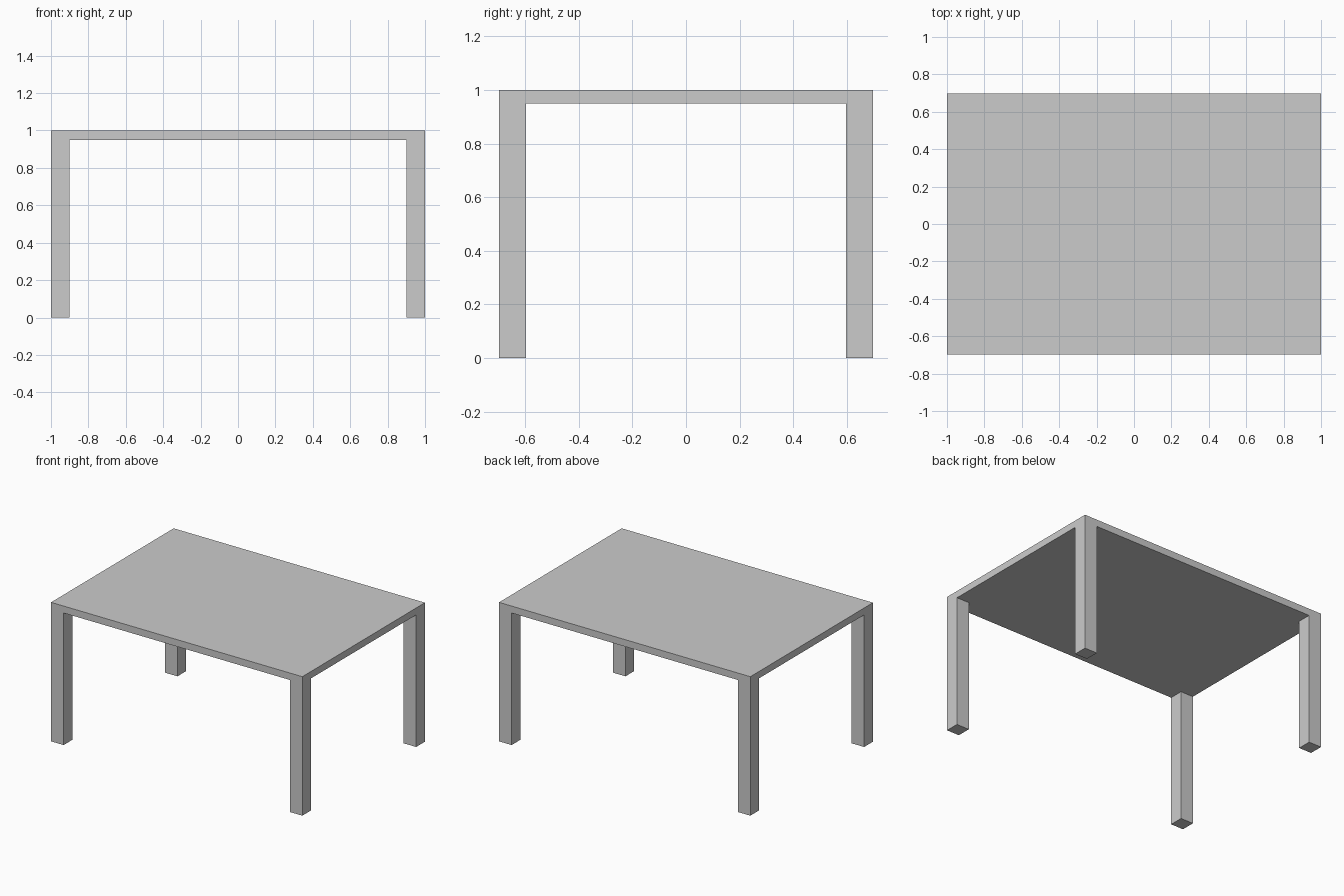
import bpy
import bmesh
from mathutils import Matrix, Vector

if "Cube" in bpy.data.objects:
    bpy.data.objects.remove(bpy.data.objects["Cube"])

HALF_X, HALF_Y, HEIGHT = 1.0, 0.697, 1.0
THICK, LEG = 0.05, 0.1
UNDERSIDE = HEIGHT - THICK

bm = bmesh.new()

# Tabletop slab
slab = (Matrix.Translation((0, 0, HEIGHT - THICK / 2))
        @ Matrix.Diagonal((2 * HALF_X, 2 * HALF_Y, THICK, 1)))
bmesh.ops.create_cube(bm, size=1, matrix=slab)

# Cut lines that mark the leg footprints
for sign in (-1, 1):
    for offset in (Vector((HALF_X - LEG, 0, 0)), Vector((0, HALF_Y - LEG, 0))):
        bmesh.ops.bisect_plane(bm, geom=bm.verts[:] + bm.edges[:] + bm.faces[:],
                               plane_co=offset * sign, plane_no=offset.normalized())

# Legs pulled down from the four underside corners, flush with the top's edges
corners = []
for f in bm.faces:
    c = f.calc_center_median()
    if (abs(c.z - UNDERSIDE) < 1e-4 and abs(c.x) > HALF_X - LEG
            and abs(c.y) > HALF_Y - LEG):
        corners.append(f)
feet = bmesh.ops.extrude_discrete_faces(bm, faces=corners)["faces"]
for v in {v for f in feet for v in f.verts}:
    v.co.z = 0

# Merge coplanar panels and tidy normals
bmesh.ops.dissolve_limit(bm, angle_limit=0.01, verts=bm.verts[:], edges=bm.edges[:])
bmesh.ops.recalc_face_normals(bm, faces=bm.faces[:])

mesh = bpy.data.meshes.new("table")
bm.to_mesh(mesh)
bm.free()
bpy.context.collection.objects.link(bpy.data.objects.new("table", mesh))
